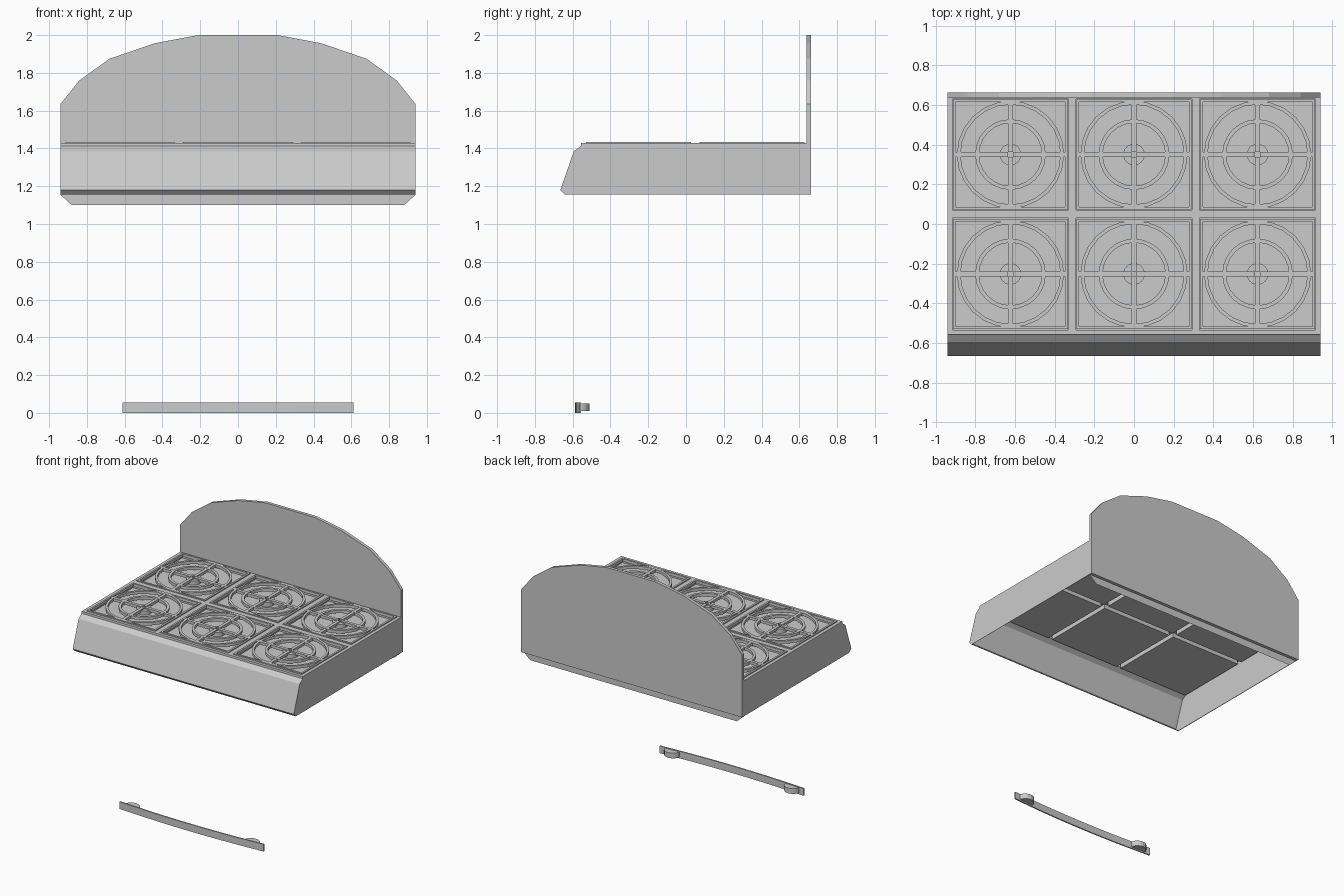
import bpy, bmesh, math

if "Cube" in bpy.data.objects:
    bpy.data.objects.remove(bpy.data.objects["Cube"])


def finish(name, bm, recalc=True):
    if recalc:
        bmesh.ops.recalc_face_normals(bm, faces=bm.faces)
    me = bpy.data.meshes.new(name)
    bm.to_mesh(me)
    bm.free()
    ob = bpy.data.objects.new(name, me)
    bpy.context.collection.objects.link(ob)
    return ob


def prism(bm, outline, offset):
    """Extrude a closed outline of 3D points along an offset."""
    a = [bm.verts.new(p) for p in outline]
    b = [bm.verts.new([p[i] + offset[i] for i in range(3)]) for p in outline]
    n = len(a)
    bm.faces.new(a)
    bm.faces.new(b[::-1])
    for i in range(n):
        bm.faces.new((a[i], b[i], b[(i + 1) % n], a[(i + 1) % n]))


def box(bm, x0, x1, y0, y1, z0, z1):
    prism(bm, [(x0, y0, z0), (x1, y0, z0), (x1, y1, z0), (x0, y1, z0)], (0, 0, z1 - z0))


def ring(bm, r0, r1, z0, z1, n=24):
    rows = []
    for k in range(n):
        c, s = math.cos(2 * math.pi * k / n), math.sin(2 * math.pi * k / n)
        rows.append([bm.verts.new((r * c, r * s, z))
                     for r, z in ((r0, z0), (r1, z0), (r1, z1), (r0, z1))])
    for k in range(n):
        p, q = rows[k], rows[(k + 1) % n]
        for i in range(4):
            j = (i + 1) % 4
            bm.faces.new((p[i], p[j], q[j], q[i]))


# Cooktop housing: side profile swept across x, with six sunken trays, open below
xs = [-.94, -.915, -.33, -.292, .292, .33, .915, .94]
profile = [(-.64, 1.155), (-.665, 1.18), (-.594, 1.385), (-.557, 1.412), (-.556, 1.428),
           (-.535, 1.428), (.03, 1.428), (.07, 1.428), (.63, 1.428), (.66, 1.428), (.66, 1.155)]
TRAY_Z = 1.392
bm = bmesh.new()
grid = [[bm.verts.new((x, y, z)) for x in xs] for y, z in profile]
n = len(profile)
temporary = []
for i in range(n):
    for j in range(len(xs) - 1):
        quad = [grid[i][j], grid[i][j + 1], grid[(i + 1) % n][j + 1], grid[(i + 1) % n][j]]
        if i in (5, 7) and j in (1, 3, 5):
            low = [bm.verts.new((v.co.x, v.co.y, TRAY_Z)) for v in quad]
            bm.faces.new(low)
            for k in range(4):
                m = (k + 1) % 4
                bm.faces.new((quad[k], quad[m], low[m], low[k]))
        else:
            f = bm.faces.new(quad)
            if i >= n - 2:
                temporary.append(f)
bm.faces.new([row[0] for row in grid])
bm.faces.new([row[-1] for row in grid])
bmesh.ops.recalc_face_normals(bm, faces=bm.faces)
bmesh.ops.delete(bm, geom=temporary, context='FACES')
housing = finish("cooktop_housing", bm, False)
solid = housing.modifiers.new("thickness", 'SOLIDIFY')
solid.thickness = .004
solid.offset = -1

# Backsplash with a faceted arched top
half = [(.94, 1.155), (.94, 1.635), (.84, 1.76), (.68, 1.875), (.44, 1.957), (.21, 2.0)]
outline = half + [(-x, z) for x, z in reversed(half)]
bm = bmesh.new()
prism(bm, [(x, .638, z) for x, z in outline], (0, .024, 0))
finish("backsplash", bm)

# Lower tab of the backsplash front
bm = bmesh.new()
bm.faces.new([bm.verts.new((x, .638, z)) for x, z in
              ((-.88, 1.10), (.88, 1.10), (.94, 1.155), (-.94, 1.155))])
finish("backsplash_lower_tab", bm, False)

# Grate: square frame, two rings and four spokes (shared by all six burners)
G0, G1 = 1.412, 1.434
hx, hy, w = .29, .278, .014
bm = bmesh.new()
for s in (-1, 1):
    xa, xb = sorted((s * hx, s * (hx - w)))
    ya, yb = sorted((s * hy, s * (hy - w)))
    box(bm, xa, xb, -hy, hy, G0, G1)
    box(bm, -hx, hx, ya, yb, G0, G1)
    xa, xb = sorted((s * .012, s * hx))
    box(bm, xa, xb, -.012, .012, G0, G1 - .001)
    ya, yb = sorted((s * .012, s * hy))
    box(bm, -.012, .012, ya, yb, G0, G1 - .001)
ring(bm, .252, .27, G0, G1)
ring(bm, .158, .178, G0, G1)
grate = finish("grate", bm)

# Burner cap below each grate centre
bm = bmesh.new()
prism(bm, [(.054 * math.cos(k * math.pi / 12), .054 * math.sin(k * math.pi / 12), TRAY_Z)
           for k in range(24)], (0, 0, .032))
burner = finish("burner", bm)

spots = [(x, y) for x in (-.6225, 0, .6225) for y in (-.252, .35)]
for source in (grate, burner):
    for k, (x, y) in enumerate(spots):
        ob = source if k == 0 else source.copy()
        if k:
            bpy.context.collection.objects.link(ob)
        ob.location = (x, y, 0)


# Door handle: bar bowed towards the front
def bow(x):
    return -.587 + .022 * (x / .612) ** 2


steps = [-.612 + 1.224 * k / 12 for k in range(13)]
bm = bmesh.new()
prism(bm, [(x, bow(x), 0) for x in steps] +
      [(x, bow(x) + .01, 0) for x in reversed(steps)], (0, 0, .055))
finish("handle_bar", bm)

# Half-round mounts behind the handle
for side, cx in (("left", -.51), ("right", .51)):
    bm = bmesh.new()
    cy = bow(cx) + .006
    prism(bm, [(cx + .06 * math.cos(k * math.pi / 10), cy + .056 * math.sin(k * math.pi / 10), .01)
               for k in range(11)], (0, 0, .04))
    finish("handle_mount_" + side, bm)
